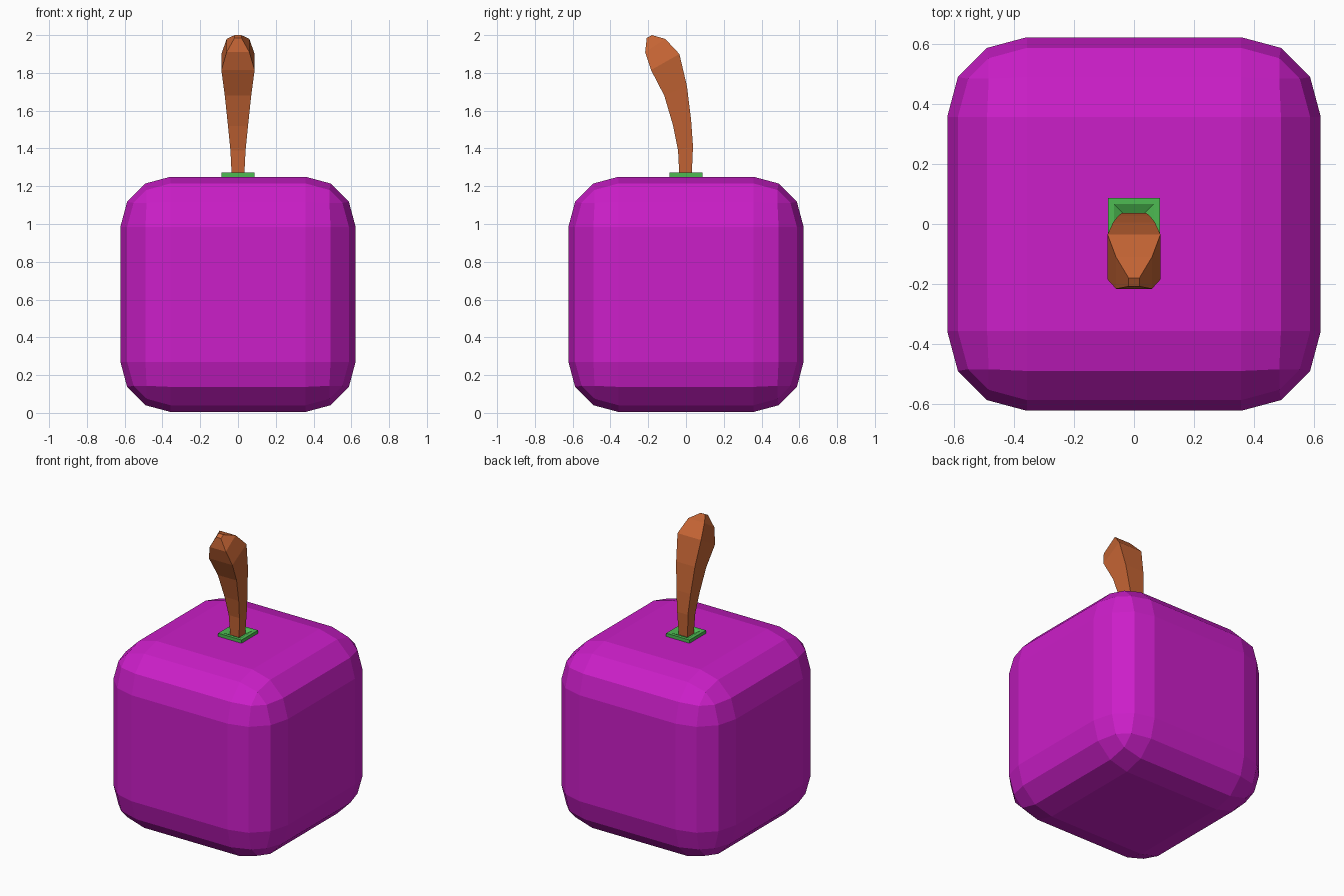
import bpy, bmesh

if "Cube" in bpy.data.objects:
    bpy.data.objects.remove(bpy.data.objects["Cube"])


def finish(bm, name, color):
    bmesh.ops.recalc_face_normals(bm, faces=bm.faces)
    mesh = bpy.data.meshes.new(name)
    bm.to_mesh(mesh)
    bm.free()
    obj = bpy.data.objects.new(name, mesh)
    bpy.context.collection.objects.link(obj)
    mat = bpy.data.materials.new(name + "_colour")
    mat.diffuse_color = (*color, 1)
    mat.use_nodes = True
    mat.node_tree.nodes["Principled BSDF"].inputs["Base Color"].default_value = mat.diffuse_color
    mesh.materials.append(mat)
    return obj


def loft(rings, name, color):
    """Square tube through rings of (half width, front (y, z), back (y, z))."""
    bm = bmesh.new()
    loops = []
    for w, (fy, fz), (by, bz) in rings:
        loops.append([bm.verts.new(p) for p in
                      ((-w, fy, fz), (w, fy, fz), (w, by, bz), (-w, by, bz))])
    for a, b in zip(loops, loops[1:]):
        for i in range(4):
            j = (i + 1) % 4
            bm.faces.new((a[i], a[j], b[j], b[i]))
    bm.faces.new(loops[0][::-1])
    bm.faces.new(loops[-1])
    return finish(bm, name, color)


# rounded cube fruit
bm = bmesh.new()
bmesh.ops.create_cube(bm, size=1.245)
bmesh.ops.translate(bm, verts=bm.verts, vec=(0, 0, 0.6275))
fruit = finish(bm, "fruit_body", (0.60, 0.013, 0.58))
bevel = fruit.modifiers.new("rounding", 'BEVEL')
bevel.width = 0.265
bevel.segments = 3

# square collar, dished towards the stem
collar = [(w, (-w, z), (w, z)) for w, z in
          ((0.087, 1.245), (0.087, 1.272), (0.066, 1.272), (0.034, 1.255))]
loft(collar, "stem_collar", (0.075, 0.50, 0.085))

# curved stem, widening to a blunt tip
loft([
    (0.033, (-0.035, 1.25), (0.030, 1.25)),
    (0.040, (-0.042, 1.39), (0.037, 1.41)),
    (0.053, (-0.068, 1.52), (0.027, 1.55)),
    (0.070, (-0.115, 1.68), (0.005, 1.73)),
    (0.088, (-0.185, 1.815), (-0.035, 1.90)),
    (0.060, (-0.216, 1.91), (-0.11, 1.98)),
    (0.018, (-0.208, 1.985), (-0.18, 2.0)),
], "stem", (0.56, 0.13, 0.035))
